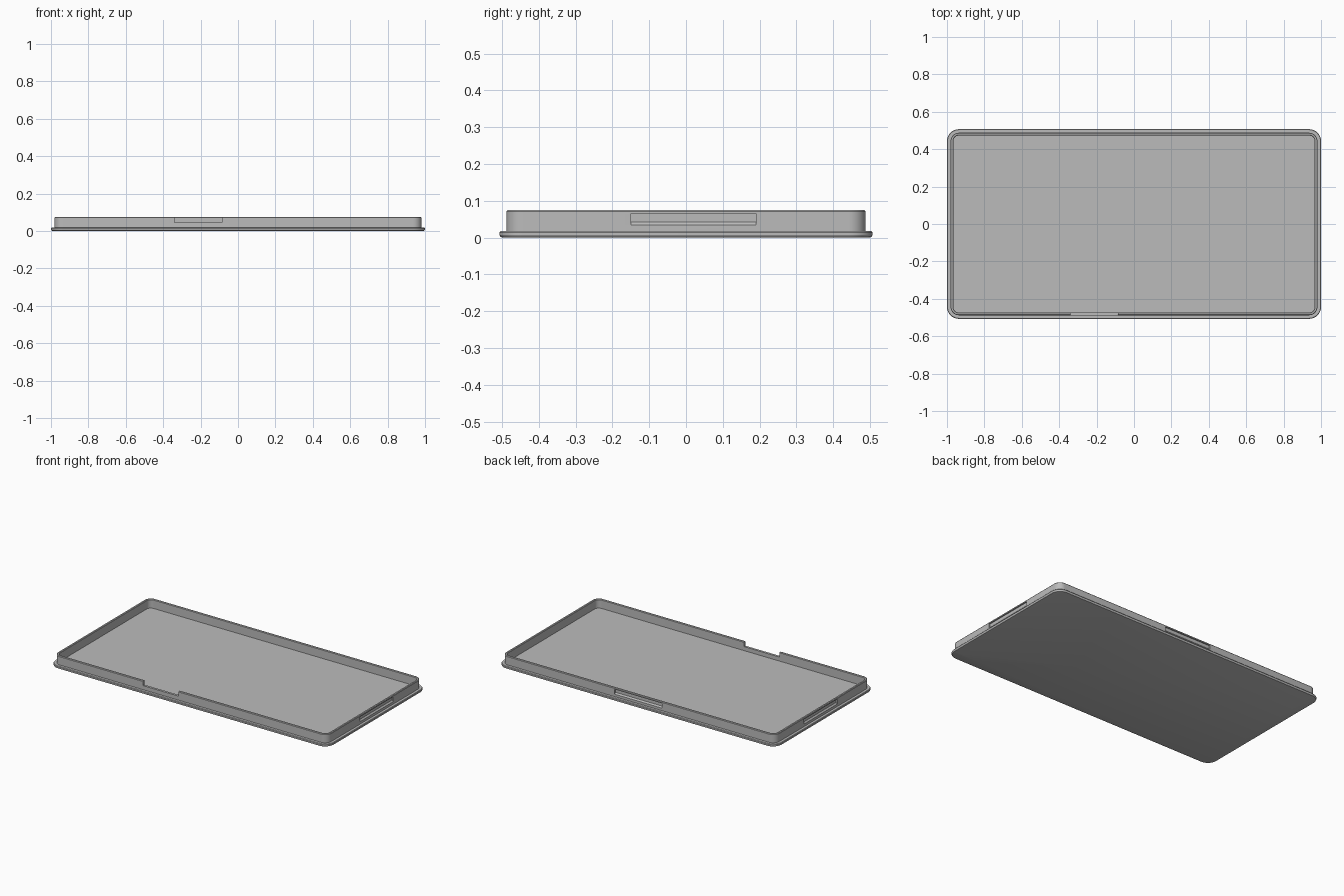
import bpy
import bmesh
from math import cos, sin, pi, radians

if "Cube" in bpy.data.objects:
    bpy.data.objects.remove(bpy.data.objects["Cube"])

grey = bpy.data.materials.new("plain grey")
grey.use_nodes = True
grey.diffuse_color = (0.5, 0.5, 0.5, 1)
grey.node_tree.nodes["Principled BSDF"].inputs["Base Color"].default_value = (0.5, 0.5, 0.5, 1)


def make_object(name, bm):
    bmesh.ops.recalc_face_normals(bm, faces=bm.faces)
    mesh = bpy.data.meshes.new(name)
    bm.to_mesh(mesh)
    bm.free()
    mesh.materials.append(grey)
    obj = bpy.data.objects.new(name, mesh)
    bpy.context.collection.objects.link(obj)
    return obj


def rounded_ring(bm, hx, hy, radius, z, steps=10):
    """Rounded rectangle of vertices, counter-clockwise."""
    ring = []
    for i, (sx, sy) in enumerate([(1, 1), (-1, 1), (-1, -1), (1, -1)]):
        for k in range(steps + 1):
            a = (i + k / steps) * pi / 2
            ring.append(bm.verts.new((sx * (hx - radius) + radius * cos(a),
                                      sy * (hy - radius) + radius * sin(a), z)))
    return ring


def prism(name, section, start, end, turn):
    """Section of (outward, z) points, extruded sideways, turned about z."""
    bm = bmesh.new()
    rings = [[bm.verts.new((d * cos(turn) - s * sin(turn),
                            d * sin(turn) + s * cos(turn), z)) for d, z in section]
             for s in (start, end)]
    bm.faces.new(rings[0])
    bm.faces.new(rings[1])
    n = len(section)
    for i in range(n):
        j = (i + 1) % n
        bm.faces.new((rings[0][i], rings[0][j], rings[1][j], rings[1][i]))
    return make_object(name, bm)


# Tray: inset from the rim and height, from underside over the wall to the floor
PROFILE = [(0.008, 0), (0.003, 0.002), (0, 0.007), (0, 0.014), (0.003, 0.018),
           (0.019, 0.018), (0.019, 0.071), (0.022, 0.075),
           (0.031, 0.075), (0.034, 0.072), (0.034, 0.018)]
bm = bmesh.new()
rings = [rounded_ring(bm, 1 - d, 0.507 - d, 0.064 - d, z) for d, z in PROFILE]
for low, high in zip(rings, rings[1:]):
    for i in range(len(low)):
        j = (i + 1) % len(low)
        bm.faces.new((low[i], low[j], high[j], high[i]))
bm.faces.new(rings[0])
bm.faces.new(rings[-1])
tray = make_object("tray", bm)


# Finger grooves with a sloping lower face, and the open notch in the front wall
def groove(wall):
    return [(wall + 0.01, 0.033), (wall, 0.034), (wall - 0.008, 0.043),
            (wall - 0.008, 0.065), (wall + 0.01, 0.065)]


cutters = [
    prism("left_groove_cutter", groove(0.981), -0.15, 0.19, 0),
    prism("right_groove_cutter", groove(0.981), -0.19, 0.15, pi),
    prism("back_groove_cutter", groove(0.488), -0.17, 0.17, pi / 2),
    prism("front_notch_cutter", [(0.45, 0.044), (0.5, 0.044), (0.5, 0.1), (0.45, 0.1)],
          -0.34, -0.085, -pi / 2),
]
bpy.context.view_layer.objects.active = tray
for cutter in cutters:
    mod = tray.modifiers.new(cutter.name, "BOOLEAN")
    mod.operation = "DIFFERENCE"
    mod.solver = "EXACT"
    mod.object = cutter
    bpy.ops.object.modifier_apply(modifier=mod.name)
    bpy.data.objects.remove(cutter)

# Smooth corners, crisp edges
bpy.ops.object.select_all(action="DESELECT")
tray.select_set(True)
bpy.ops.object.shade_smooth_by_angle(angle=radians(30))
